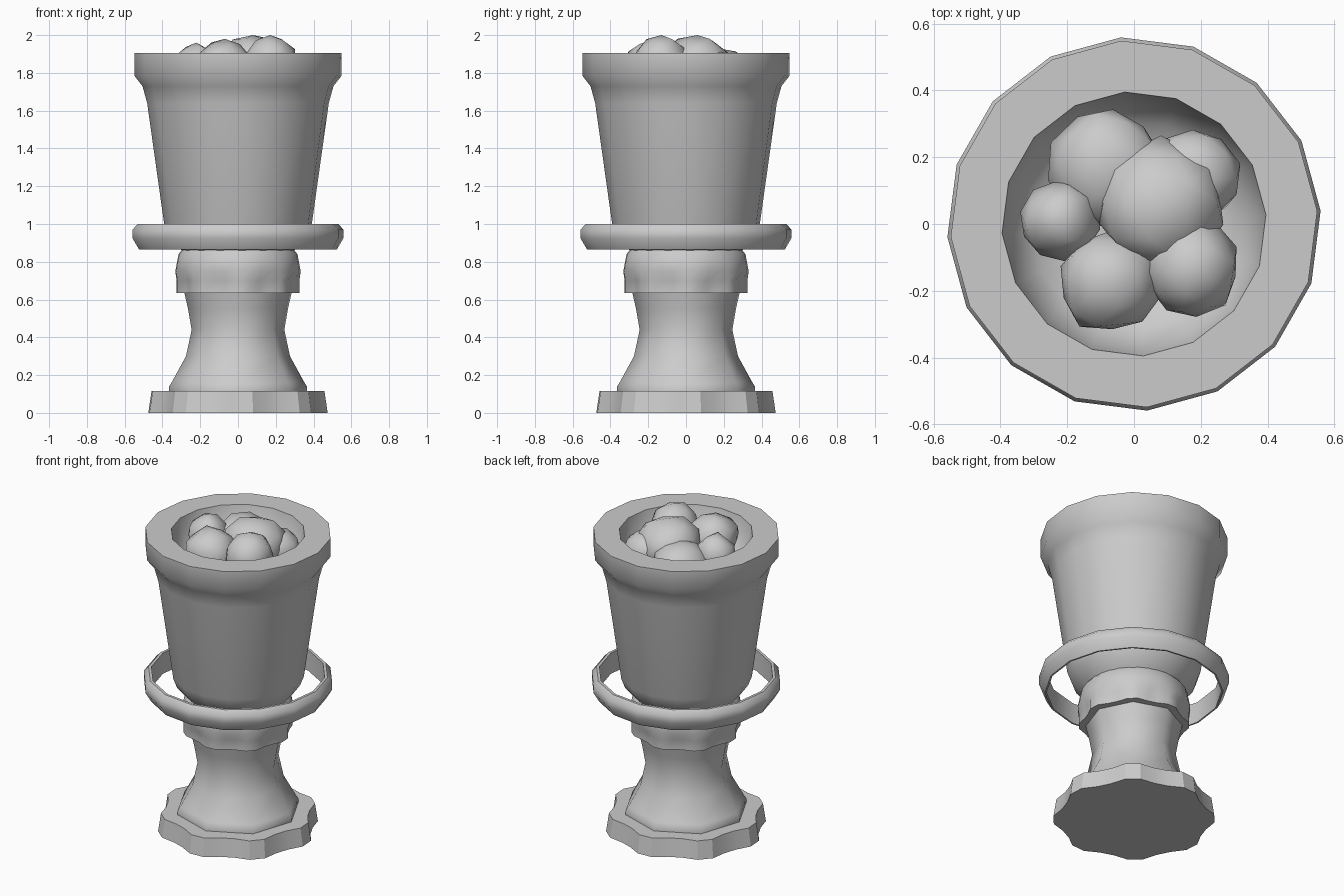
import bpy, bmesh, math, random
from math import cos, sin, pi, radians

random.seed(4)
if "Cube" in bpy.data.objects:
    bpy.data.objects.remove(bpy.data.objects["Cube"], do_unlink=True)

stone = bpy.data.materials.new("grey_stone")
stone.use_nodes = True
GREY = (0.6, 0.6, 0.6, 1)
stone.diffuse_color = GREY
stone.node_tree.nodes["Principled BSDF"].inputs["Base Color"].default_value = GREY
TURN = radians(4)


def finish(bm, name, angle):
    bmesh.ops.recalc_face_normals(bm, faces=bm.faces)
    mesh = bpy.data.meshes.new(name)
    bm.to_mesh(mesh)
    bm.free()
    mesh.materials.append(stone)
    obj = bpy.data.objects.new(name, mesh)
    bpy.context.collection.objects.link(obj)
    bpy.ops.object.select_all(action='DESELECT')
    obj.select_set(True)
    bpy.context.view_layer.objects.active = obj
    bpy.ops.object.shade_smooth_by_angle(angle=radians(angle))
    return obj


def lathe(name, profile, sides, closed=False, angle=32, turn=TURN):
    """Spin (radius, height, scallop depth) points; scallops span four sides."""
    bm = bmesh.new()
    rings = []
    for point in profile:
        r, z = point[:2]
        depth = point[2] if len(point) > 2 else 0
        ring = []
        for k in range(sides):
            a = turn + 2 * pi * k / sides
            rr = r - (depth if k % 4 > 1 else 0)
            ring.append(bm.verts.new((rr * cos(a), rr * sin(a), z)))
        rings.append(ring)
    pairs = list(zip(rings, rings[1:]))
    if closed:
        pairs.append((rings[-1], rings[0]))
    for low, high in pairs:
        for k in range(sides):
            n = (k + 1) % sides
            bm.faces.new((low[k], low[n], high[n], high[k]))
    if not closed:
        bm.faces.new(rings[0])
        bm.faces.new(rings[-1])
    return finish(bm, name, angle)


# Scalloped foot, its first lobe facing the side
lobe_turn = TURN - pi / 32
lathe("scalloped_foot", [(0.475, 0, 0.035), (0.458, 0.115, 0.035)], 32,
      angle=20, turn=lobe_turn)

# Eight-sided waisted stem
lathe("stem", [(0.366, 0.11), (0.366, 0.14), (0.35, 0.165), (0.276, 0.3),
               (0.246, 0.44), (0.265, 0.55), (0.29, 0.66)], 8, angle=50)

# Fluted collar under the bowl
lathe("collar", [(0.325, 0.635, 0.022), (0.325, 0.7, 0.022), (0.332, 0.75),
                 (0.315, 0.84), (0.295, 0.865)], 32, angle=40, turn=lobe_turn)

# Bowl with a thick rim and a hollow top
lathe("cup", [(0.28, 0.84), (0.31, 0.87), (0.37, 0.94), (0.392, 1.0),
              (0.482, 1.64), (0.507, 1.73), (0.55, 1.785), (0.55, 1.905),
              (0.396, 1.905), (0.375, 1.8), (0.31, 1.7), (0.2, 1.66)],
      16, angle=42)

# Free-standing hoop round the lower bowl
lathe("hoop", [(0.515, 0.865), (0.515, 1.0), (0.532, 1.0), (0.56, 0.97),
               (0.56, 0.925), (0.525, 0.865)], 16, closed=True, angle=45)

# Heap of lumps in the bowl: x, y, radius, top height
lumps = [(0.17, -0.13, 0.15, 2.0), (0.08, 0.06, 0.2, 2.0),
         (-0.07, -0.17, 0.16, 1.98), (-0.22, 0.01, 0.12, 1.96),
         (-0.08, 0.17, 0.18, 1.93), (0.17, 0.14, 0.15, 1.92)]
for x, y, radius, top in lumps:
    bm = bmesh.new()
    bmesh.ops.create_icosphere(bm, subdivisions=2, radius=1)
    spin = random.uniform(0, pi)
    height = (top - 1.68) / 2
    for v in bm.verts:
        wobble = 1 if v.co.z > 0.99 else random.uniform(0.9, 1.04)
        px, py = v.co.x * radius * wobble, v.co.y * radius * wobble
        v.co = (x + px * cos(spin) - py * sin(spin),
                y + px * sin(spin) + py * cos(spin),
                1.68 + height * (1 + v.co.z * wobble))
    finish(bm, "heap_lump", 60)
